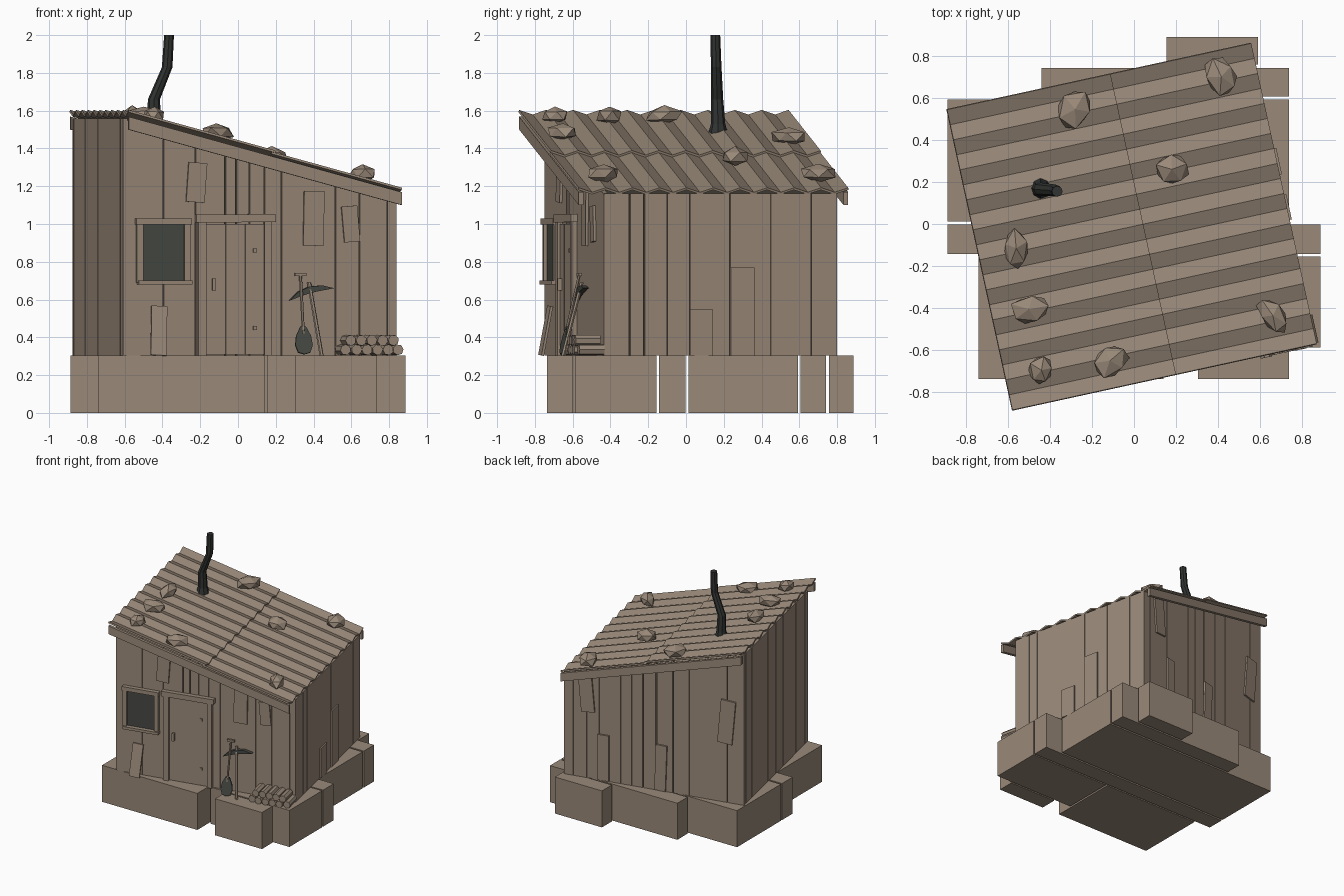
import bpy, bmesh, math, random
from mathutils import Matrix, Vector

random.seed(4)
if "Cube" in bpy.data.objects:
    bpy.data.objects.remove(bpy.data.objects["Cube"], do_unlink=True)


def material(name, colour):
    m = bpy.data.materials.new(name)
    m.use_nodes = True
    m.diffuse_color = (*colour, 1)
    m.node_tree.nodes["Principled BSDF"].inputs["Base Color"].default_value = (*colour, 1)
    return m


WOOD = material("weathered brown", (0.32, 0.25, 0.19))
GAP = material("dark gap", (0.07, 0.06, 0.045))
IRON = material("dark grey", (0.06, 0.065, 0.055))
SOOT = material("soot black", (0.03, 0.034, 0.031))

# The hut stands turned on its base: local frame (u, v, z)
HUT = Matrix.Translation((-0.01, -0.0125, 0)) @ Matrix.Rotation(math.radians(12.3), 4, "Z")
W, FRONT, BACK, EAVE, FLOOR = 0.74, -0.592, 0.67, 0.73, 0.305


def roof_z(u):
    return 1.38 - 0.27 * u


def finish(name, bm, mat, matrix=HUT):
    bmesh.ops.recalc_face_normals(bm, faces=bm.faces)
    me = bpy.data.meshes.new(name)
    bm.to_mesh(me)
    bm.free()
    me.materials.append(mat)
    ob = bpy.data.objects.new(name, me)
    ob.matrix_world = matrix
    bpy.context.collection.objects.link(ob)
    return ob


def box(name, centre, size, mat=WOOD, rot=(0, 0, 0), matrix=HUT):
    bm = bmesh.new()
    bmesh.ops.create_cube(bm, size=1)
    turn = Matrix.LocRotScale(Vector(centre), None, None)
    for axis, angle in zip("XYZ", rot):
        turn = turn @ Matrix.Rotation(math.radians(angle), 4, axis)
    bm.transform(turn @ Matrix.Diagonal((*size, 1)))
    return finish(name, bm, mat, matrix)


def prism(name, outline, v0, v1, mat=WOOD, turn=None):
    """Extrude a (u, z) outline from v0 to v1."""
    bm = bmesh.new()
    face = bm.faces.new([bm.verts.new((u, v0, z)) for u, z in outline])
    new = bmesh.ops.extrude_face_region(bm, geom=[face])["geom"]
    bmesh.ops.translate(bm, vec=(0, v1 - v0, 0), verts=[g for g in new if isinstance(g, bmesh.types.BMVert)])
    if turn:
        bm.transform(turn)
    return finish(name, bm, mat)


def tube(name, rings, sides, mat, matrix=HUT):
    """Skin a tube through level rings (x, y, z, radius)."""
    bm = bmesh.new()
    loops = [[bm.verts.new((x + r * math.cos(math.tau * i / sides), y + r * math.sin(math.tau * i / sides), z))
              for i in range(sides)] for x, y, z, r in rings]
    for a, b in zip(loops, loops[1:]):
        for i in range(sides):
            j = (i + 1) % sides
            bm.faces.new((a[i], a[j], b[j], b[i]))
    bm.faces.new(loops[0])
    bm.faces.new(loops[-1])
    return finish(name, bm, mat, matrix)


# Stone base blocks: x range, y range
blocks = [(-0.74, 0.14, -0.737, -0.155), (0.155, 0.886, -0.587, -0.155), (0.305, 0.737, -0.737, -0.6),
          (-0.886, 0.886, -0.142, -0.002), (-0.886, 0.737, 0.013, 0.592), (-0.44, 0.737, 0.607, 0.742),
          (0.155, 0.59, 0.757, 0.888)]
for x0, x1, y0, y1 in blocks:
    box("base_block", ((x0 + x1) / 2, (y0 + y1) / 2, FLOOR / 2), (x1 - x0, y1 - y0, FLOOR), matrix=Matrix())

# Dark core seen through the gaps between planks
T = 0.025
prism("wall_core", [(-W + T, FLOOR), (W - T, FLOOR), (W - T, roof_z(W) - 0.03), (-W + T, roof_z(-W) - 0.03)],
      FRONT + T, BACK - T, GAP)


def gable_wall(name, edges, v):
    for a, b in zip(edges, edges[1:]):
        g = random.choice((0.002, 0.002, 0.006))
        a, b = a + g, b - g
        prism(name, [(a, FLOOR), (b, FLOOR), (b, roof_z(b) - 0.025), (a, roof_z(a) - 0.025)],
              v, v + math.copysign(T, -v))


def side_wall(name, edges, side):
    top = roof_z(side * W) - 0.02
    for a, b in zip(edges, edges[1:]):
        g = random.choice((0.002, 0.002, 0.006))
        box(name, (side * (W - T / 2), (a + b) / 2, (FLOOR + top) / 2), (T, b - a - 2 * g, top - FLOOR))


gable_wall("front_plank", (-W, -0.522, -0.349, -0.19, -0.127, -0.057, 0.025, 0.117, 0.41, 0.54, 0.69, W), FRONT)
gable_wall("back_plank", (-W, -0.6, -0.44, -0.29, -0.16, -0.02, 0.09, 0.18, 0.27, 0.45, 0.55, 0.66, W), BACK)
side_wall("left_plank", (FRONT, -0.455, -0.373, -0.25, -0.128, 0.09, 0.31, 0.53, BACK), 1)
side_wall("right_plank", (FRONT, -0.52, -0.345, -0.2, -0.1, 0.05, 0.2, 0.36, 0.52, 0.64, BACK), -1)

# Repair boards: u, z, width, height, tilt
for u, z, w, h, tilt in [(-0.345, 1.22, 0.1, 0.21, 4), (0.29, 1.03, 0.11, 0.29, 1), (0.49, 1.0, 0.085, 0.19, -5)]:
    box("front_patch", (u, FRONT - 0.007, z), (w, 0.014, h), rot=(0, tilt, 0))
for u, z, w, h, tilt in [(0.55, 1.02, 0.11, 0.32, 5), (0.41, 0.5, 0.09, 0.38, 0),
                         (-0.06, 0.5, 0.09, 0.38, -2), (-0.6, 0.98, 0.12, 0.36, -5)]:
    box("back_patch", (u, BACK + 0.007, z), (w, 0.014, h), rot=(0, tilt, 0))
for v, w, h in [(-0.067, 0.122, 0.245), (0.156, 0.128, 0.465)]:
    box("left_patch", (W + 0.005, v, FLOOR + h / 2), (0.01, w, h))
box("leaning_board", (-0.555, FRONT - 0.035, 0.435), (0.085, 0.014, 0.265), rot=(-10, 3, 0))

# Window
box("window_glass", (-0.526, FRONT - 0.004, 0.85), (0.23, 0.008, 0.31), IRON)
for u in (-0.655, -0.397):
    box("window_side", (u, FRONT - 0.012, 0.85), (0.034, 0.03, 0.32))
box("window_head", (-0.526, FRONT - 0.016, 1.013), (0.3, 0.038, 0.033))
box("window_sill", (-0.52, FRONT - 0.02, 0.69), (0.29, 0.046, 0.022))

# Door with frame, boards, hinges and handle
for i in range(3):
    box("door_board", (-0.242 + i * 0.106, FRONT - 0.007, 0.655), (0.103, 0.014, 0.69))
for z in (0.45, 0.86):
    box("door_hinge", (-0.03, FRONT - 0.018, z), (0.02, 0.01, 0.02))
box("door_post_right", (-0.318, FRONT - 0.012, 0.66), (0.044, 0.03, 0.71))
box("door_post_left", (0.04, FRONT - 0.012, 0.66), (0.04, 0.03, 0.71))
box("door_head", (-0.137, FRONT - 0.016, 1.03), (0.43, 0.04, 0.042), rot=(0, -0.5, 0))
box("door_handle", (-0.255, FRONT - 0.025, 0.68), (0.018, 0.024, 0.065))

# Corrugated roof of two overlapping sheets
WAVES = 10
for u0, u1, lift in [(-W, 0.055, 0.012), (0.035, W, 0)]:
    bm = bmesh.new()
    rows = []
    for i in range(2 * WAVES + 1):
        v = -EAVE + EAVE * i / WAVES
        wave = 0.012 * (-1) ** i + lift
        rows.append([bm.verts.new((u, v, roof_z(u) + wave)) for u in (u0, u1)])
    for a, b in zip(rows, rows[1:]):
        bm.faces.new((a[0], a[1], b[1], b[0]))
    sheet = finish("roof_sheet", bm, WOOD)
    solid = sheet.modifiers.new("thickness", "SOLIDIFY")
    solid.thickness = 0.012

# Sloping fascia boards under both roof edges
for v in (-EAVE, EAVE - 0.025):
    prism("fascia", [(-W, roof_z(-W) - 0.08), (W, roof_z(W) - 0.08), (W, roof_z(W) - 0.012),
                     (-W, roof_z(-W) - 0.012)], v, v + 0.025)

# Stones weighing down the roof: x, y, half length, half width, turn
stones = [(-0.28, 0.545, 0.1, 0.085, 60), (0.415, 0.7, 0.11, 0.085, 115), (0.18, 0.26, 0.085, 0.085, 20),
          (-0.56, -0.115, 0.105, 0.07, 95), (-0.5, -0.405, 0.1, 0.068, 10), (-0.44, -0.695, 0.08, 0.065, 80),
          (-0.115, -0.65, 0.1, 0.085, 40), (0.66, -0.435, 0.105, 0.065, 125)]
for x, y, a, b, turn in stones:
    bm = bmesh.new()
    bmesh.ops.create_icosphere(bm, subdivisions=1, radius=1)
    for vert in bm.verts:
        vert.co *= random.uniform(0.82, 1.12)
    bm.transform(Matrix.Rotation(math.radians(turn), 4, "Z") @ Matrix.Diagonal((a, b, 0.052, 1)))
    z = roof_z((HUT.inverted() @ Vector((x, y, 0))).x) + 0.042
    finish("roof_stone", bm, WOOD, Matrix.Translation((x, y, z)))

# Crooked stove pipe
tube("stove_pipe", [(-0.445, 0.17, 1.47, 0.055), (-0.445, 0.17, 1.53, 0.038), (-0.445, 0.165, 1.66, 0.032),
                    (-0.375, 0.16, 1.83, 0.028), (-0.365, 0.155, 2.0, 0.026)], 8, SOOT, Matrix())

# Shovel and pickaxe leaning on the front wall
tube("shovel_shaft", [(0.215, -0.685, 0.42, 0.008), (0.215, -0.612, 0.73, 0.008)], 6, WOOD)
box("shovel_grip", (0.215, -0.612, 0.732), (0.06, 0.016, 0.016))
lean = Matrix.Translation((0.215, -0.71, 0.31)) @ Matrix.Rotation(math.radians(-13), 4, "X")
prism("shovel_blade", [(0, 0), (0.033, 0.01), (0.047, 0.05), (0.04, 0.1), (0.015, 0.15), (-0.015, 0.15),
                       (-0.04, 0.1), (-0.047, 0.05), (-0.033, 0.01)], -0.006, 0.006, IRON, lean)
tube("pickaxe_shaft", [(0.306, -0.72, FLOOR, 0.011), (0.262, -0.61, 0.69, 0.011)], 6, WOOD)
prism("pickaxe_head", [(0.155, 0.595), (0.2, 0.64), (0.26, 0.668), (0.33, 0.675), (0.395, 0.66), (0.33, 0.648),
                       (0.27, 0.636), (0.215, 0.618)], -0.63, -0.6, IRON)

# Stacked firewood
R = 0.029
for row, count in enumerate((6, 5)):
    for i in range(count):
        bm = bmesh.new()
        bmesh.ops.create_cone(bm, cap_ends=True, segments=7, radius1=R, radius2=R, depth=0.135)
        spin = Matrix.Rotation(random.random() * 6, 4, "Z")
        place = Matrix.Translation((0.435 + 0.057 * (i + row / 2), -0.667 + random.uniform(-0.01, 0.01),
                                    FLOOR + R + row * 0.05))
        bm.transform(place @ Matrix.Rotation(math.pi / 2, 4, "X") @ spin)
        finish("firewood_log", bm, WOOD)
